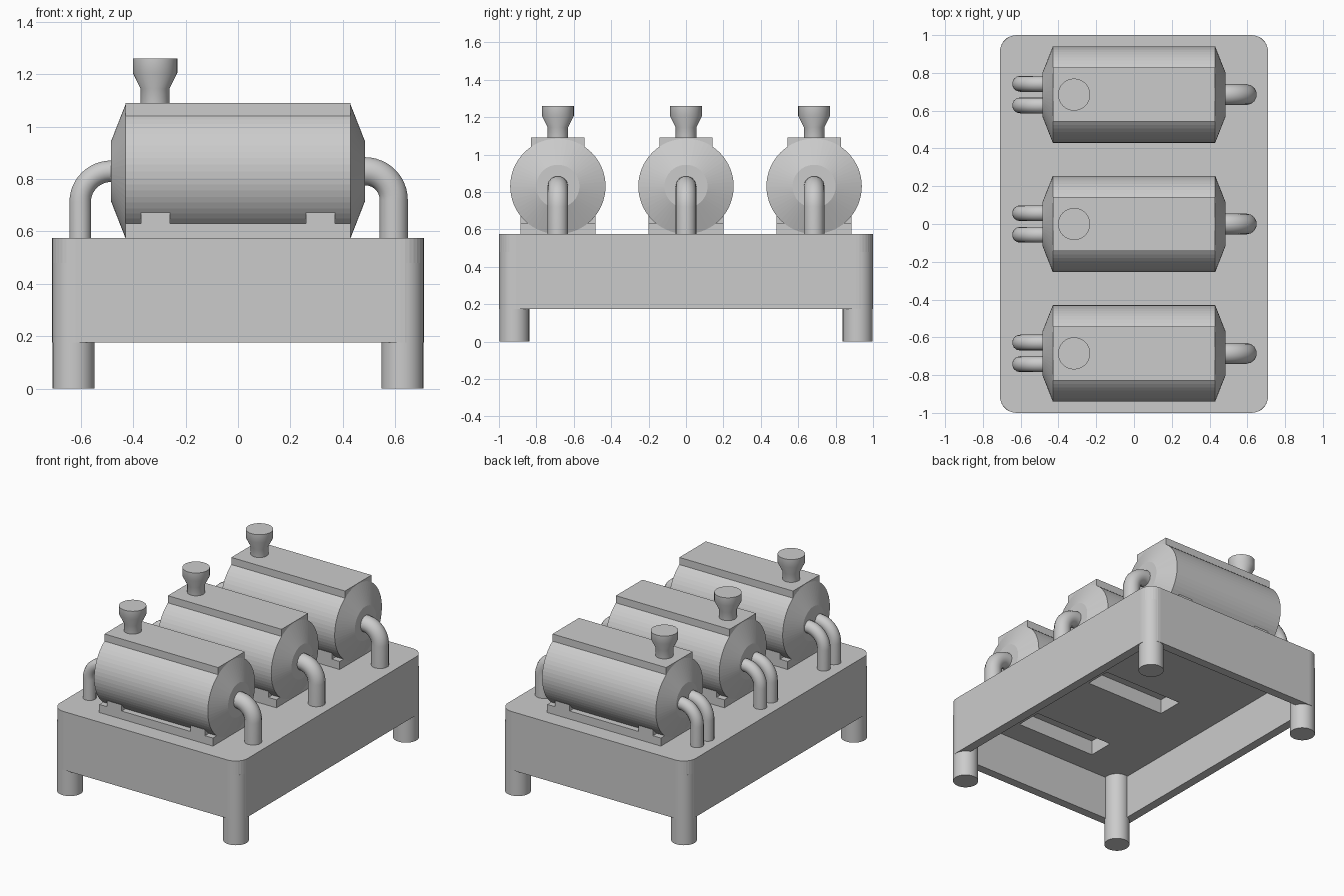
import bpy, bmesh, math
from mathutils import Matrix

if "Cube" in bpy.data.objects:
    bpy.data.objects.remove(bpy.data.objects["Cube"])

ROWS = (-0.685, 0.0, 0.685)   # y of the three tanks
TOP = 0.575                   # top of the base
AXIS = 0.83                   # height of the tank axis


def finish(bm, name, smooth=False):
    bmesh.ops.recalc_face_normals(bm, faces=bm.faces)
    me = bpy.data.meshes.new(name)
    bm.to_mesh(me)
    bm.free()
    ob = bpy.data.objects.new(name, me)
    bpy.context.collection.objects.link(ob)
    if smooth:
        select(ob)
        bpy.ops.object.shade_smooth_by_angle(angle=math.radians(30))
    return ob


def select(ob):
    bpy.ops.object.select_all(action='DESELECT')
    ob.select_set(True)
    bpy.context.view_layer.objects.active = ob


def box(name, x0, x1, y0, y1, z0, z1):
    bm = bmesh.new()
    m = (Matrix.Translation(((x0 + x1) / 2, (y0 + y1) / 2, (z0 + z1) / 2))
         @ Matrix.Diagonal((x1 - x0, y1 - y0, z1 - z0, 1)))
    bmesh.ops.create_cube(bm, size=1, matrix=m)
    return finish(bm, name)


def lathe(name, profile, sides, matrix, smooth=False):
    """Solid of revolution about local z from (radius, z) pairs, capped."""
    bm = bmesh.new()
    rings = [[bm.verts.new((r * math.cos(2 * math.pi * i / sides),
                            r * math.sin(2 * math.pi * i / sides), z))
              for i in range(sides)] for r, z in profile]
    for a, b in zip(rings, rings[1:]):
        for i in range(sides):
            j = (i + 1) % sides
            bm.faces.new((a[i], a[j], b[j], b[i]))
    bm.faces.new(rings[0])
    bm.faces.new(rings[-1])
    bm.transform(matrix)
    return finish(bm, name, smooth)


def rounded_prism(name, hx, hy, r, z0, z1, steps=8):
    bm = bmesh.new()
    verts = []
    for k, (sx, sy) in enumerate(((1, 1), (-1, 1), (-1, -1), (1, -1))):
        for i in range(steps + 1):
            a = (k + i / steps) * math.pi / 2
            verts.append(bm.verts.new((sx * (hx - r) + r * math.cos(a),
                                       sy * (hy - r) + r * math.sin(a), z0)))
    face = bm.faces.new(verts)
    ext = bmesh.ops.extrude_face_region(bm, geom=[face])['geom']
    bmesh.ops.translate(bm, vec=(0, 0, z1 - z0),
                        verts=[v for v in ext if isinstance(v, bmesh.types.BMVert)])
    return finish(bm, name)


def cut(target, cutter):
    mod = target.modifiers.new("cut", 'BOOLEAN')
    mod.operation = 'DIFFERENCE'
    mod.solver = 'EXACT'
    mod.object = cutter
    select(target)
    bpy.ops.object.modifier_apply(modifier=mod.name)
    bpy.data.objects.remove(cutter, do_unlink=True)


def elbow_pipe(name, side, y, radius, bend):
    """Leaves the tank end horizontally and bends down into the base."""
    zc = AXIS - bend
    pts = [(0.44, AXIS)]
    for i in range(13):
        a = math.pi / 2 * (1 - i / 12)
        pts.append((0.485 + bend * math.cos(a), zc + bend * math.sin(a)))
    pts.append((0.485 + bend, TOP - 0.03))
    cu = bpy.data.curves.new(name, 'CURVE')
    cu.dimensions = '3D'
    cu.bevel_depth = radius
    cu.bevel_resolution = 5
    cu.use_fill_caps = True
    sp = cu.splines.new('POLY')
    sp.points.add(len(pts) - 1)
    for p, (x, z) in zip(sp.points, pts):
        p.co = (side * x, y, z, 1)
    ob = bpy.data.objects.new(name, cu)
    bpy.context.collection.objects.link(ob)
    select(ob)
    bpy.ops.object.convert(target='MESH')
    bpy.ops.object.shade_smooth_by_angle(angle=math.radians(30))


# Hollow base, open below, with a slot under each tank
base = rounded_prism("base", 0.71, 1.0, 0.09, 0.175, TOP)
cut(base, rounded_prism("hollow_cutter", 0.65, 0.94, 0.03, 0.1, 0.475))
for y in ROWS:
    cut(base, box("slot_cutter", -0.3, 0.3, y - 0.09, y + 0.09, 0.4, 0.65))

# Legs, running up inside the base
for sx in (-1, 1):
    for sy in (-1, 1):
        lathe("leg", [(0.08, 0), (0.08, 0.48)], 32,
              Matrix.Translation((sx * 0.628, sy * 0.918, 0)), True)

for y in ROWS:
    # Tank with tapered ends
    lathe("tank", [(0.115, -0.485), (0.255, -0.43), (0.255, 0.43), (0.115, 0.485)],
          64, Matrix.Translation((0, y, AXIS)) @ Matrix.Rotation(math.pi / 2, 4, 'Y'))
    # Flat top plate
    box("tank_top_plate", -0.43, 0.43, y - 0.143, y + 0.143, 1.0, 1.09)
    # Mounting plate and its two saddle blocks
    box("mounting_plate", -0.43, 0.43, y - 0.2, y + 0.2, TOP, 0.63)
    for s in (-1, 1):
        box("saddle_block", s * 0.315 - 0.055, s * 0.315 + 0.055,
            y - 0.2, y + 0.2, 0.6, 0.672)
    # Funnel-shaped stack
    lathe("stack", [(0.055, 1.06), (0.055, 1.145), (0.085, 1.205), (0.085, 1.26)],
          32, Matrix.Translation((-0.317, y, 0)), True)
    # One thick pipe on the right, two thin ones on the left
    elbow_pipe("outlet_pipe", 1, y, 0.055, 0.11)
    for s in (-1, 1):
        elbow_pipe("inlet_pipe", -1, y + s * 0.057, 0.042, 0.118)
